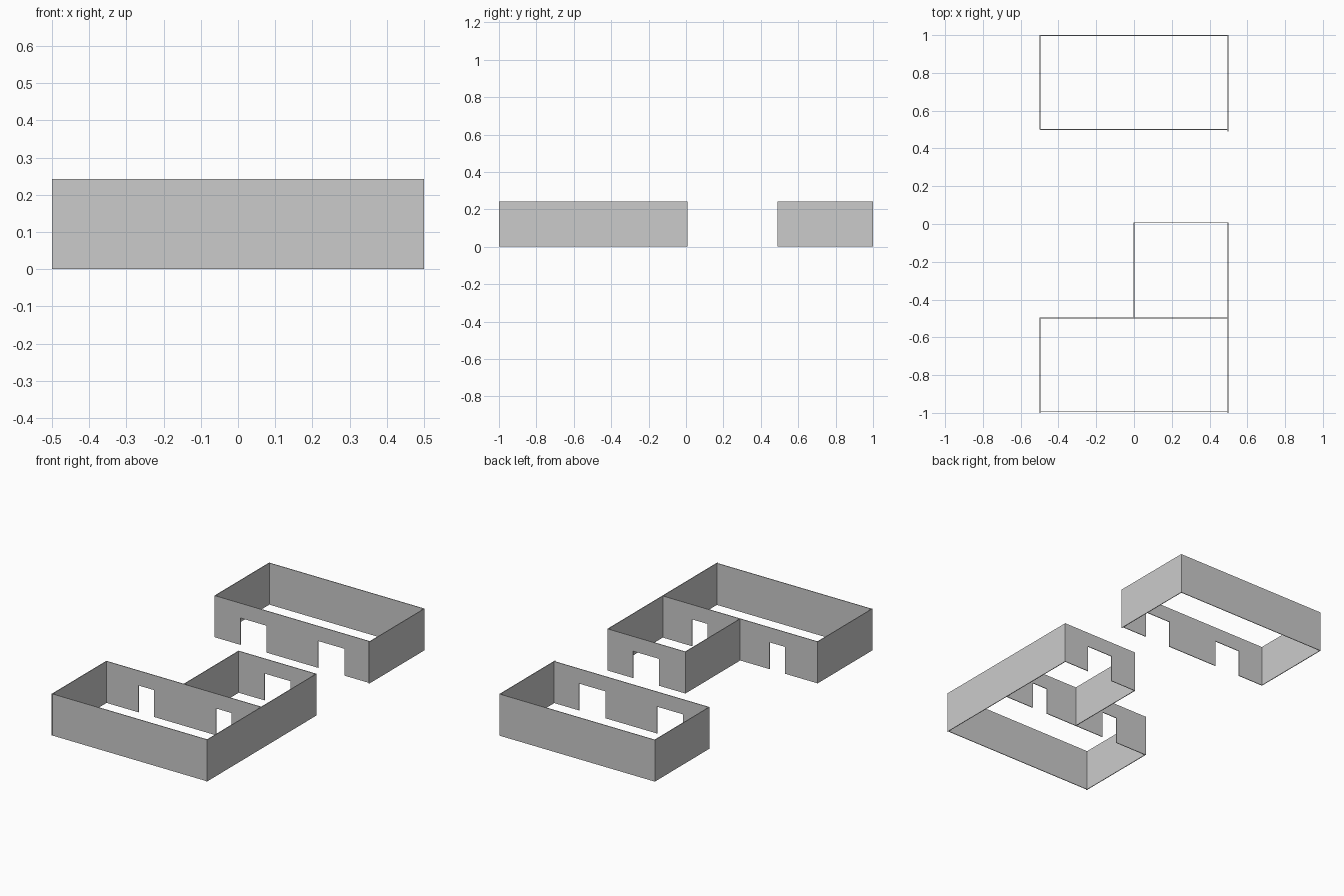
import bpy, bmesh
from mathutils import Vector

if "Cube" in bpy.data.objects:
    bpy.data.objects.remove(bpy.data.objects["Cube"])

HEIGHT, DOOR_H, THICK = 0.242, 0.156, 0.004

grey = bpy.data.materials.new("plain grey")
grey.diffuse_color = (0.6, 0.6, 0.6, 1)
grey.use_nodes = True
grey.node_tree.nodes["Principled BSDF"].inputs["Base Color"].default_value = grey.diffuse_color


def wall(name, start, end, doors=()):
    """Thin upright wall; doors are (from, to) distances along its length."""
    a, b = Vector((*start, 0)), Vector((*end, 0))
    along = (b - a).normalized()
    side = Vector((-along.y, along.x, 0)) * THICK
    outline = [(0, 0)]
    for d0, d1 in doors:
        outline += [(d0, 0), (d0, DOOR_H), (d1, DOOR_H), (d1, 0)]
    length = (b - a).length
    outline += [(length, 0), (length, HEIGHT), (0, HEIGHT)]
    bm = bmesh.new()
    verts = [bm.verts.new(a + along * u + Vector((0, 0, z)) - side / 2) for u, z in outline]
    face = bm.faces.new(verts)
    ext = bmesh.ops.extrude_face_region(bm, geom=[face])
    moved = [v for v in ext["geom"] if isinstance(v, bmesh.types.BMVert)]
    bmesh.ops.translate(bm, verts=moved, vec=side)
    if face.is_valid is False or len(bm.faces) == len(outline) + 1:
        bmesh.ops.holes_fill(bm, edges=bm.edges)
    bmesh.ops.recalc_face_normals(bm, faces=bm.faces)
    mesh = bpy.data.meshes.new(name)
    bm.to_mesh(mesh)
    bm.free()
    mesh.materials.append(grey)
    bpy.context.collection.objects.link(bpy.data.objects.new(name, mesh))


L, R = -0.498, 0.498
# front room and the small room behind it
wall("front_room_front_wall", (L, -0.994), (R, -0.994))
wall("front_room_left_wall", (L, -1), (L, -0.495))
wall("long_right_wall", (R, -1), (R, 0.008))
wall("front_room_door_wall", (L, -0.497), (R, -0.497), [(0.208, 0.308), (0.707, 0.807)])
wall("small_room_left_wall", (0, -0.497), (0, 0.008))
wall("small_room_door_wall", (0, 0.006), (R, 0.006), [(0.167, 0.335)])

# separate back room
wall("back_room_door_wall", (L, 0.5), (R, 0.5), [(0.165, 0.333), (0.665, 0.833)])
wall("back_room_left_wall", (L, 0.5), (L, 1))
wall("back_room_right_wall", (R, 0.489), (R, 1))
wall("back_room_back_wall", (L, 0.998), (R, 0.998))
